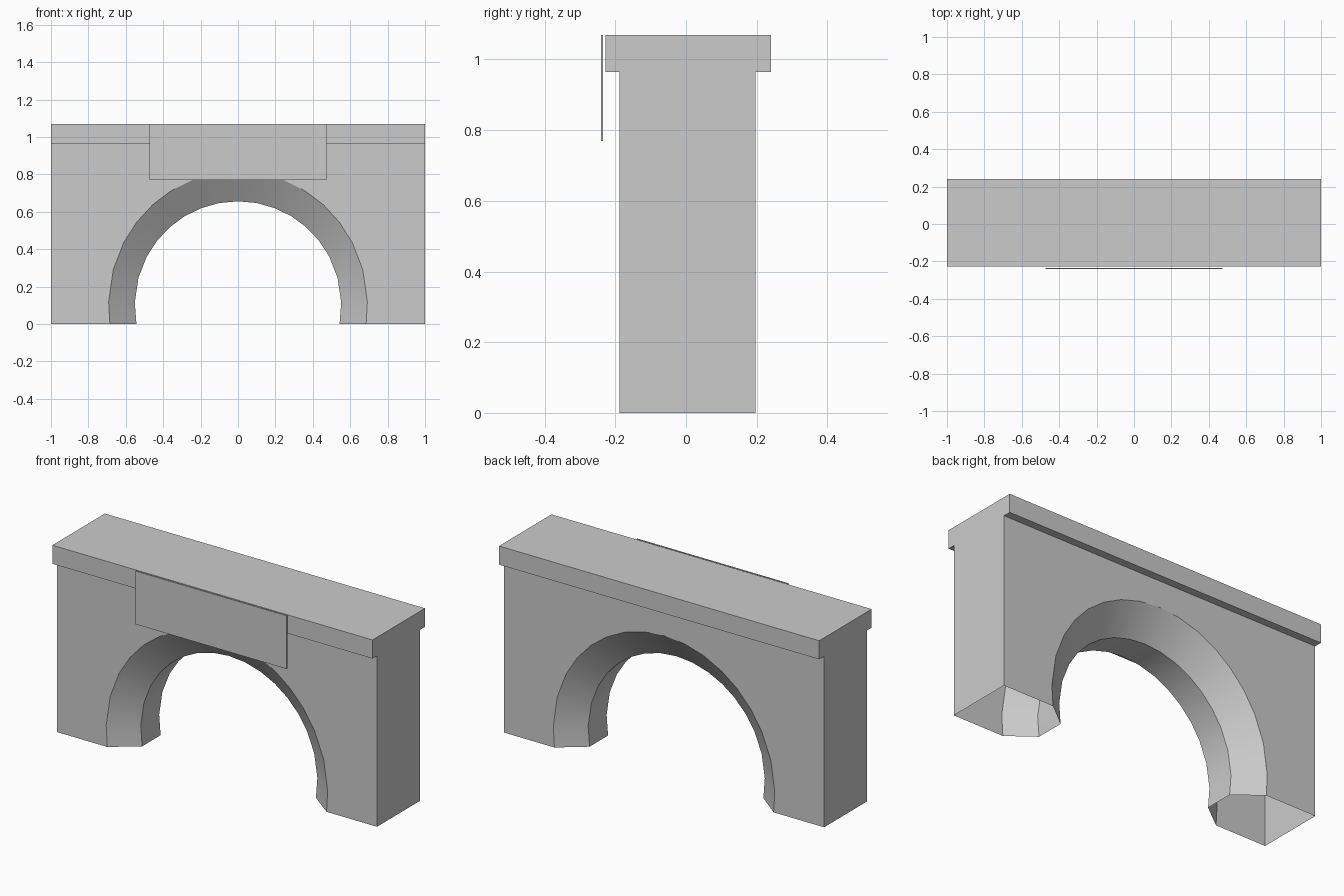
import bpy, bmesh, math

if "Cube" in bpy.data.objects:
    bpy.data.objects.remove(bpy.data.objects["Cube"])

LEDGE, TOP = 0.965, 1.07            # heights of the wall top and the coping top
SPRING = 0.10                       # height of the arch centre
ANGLES = [0, 10.4, 21, 31.3, 41.2, 51.5, 62, 74.5, 88.5]   # degrees from the crown


def arch(rx, rz, foot):
    """Arch outline from left foot over the crown to right foot."""
    right = [(rx * math.sin(math.radians(a)), SPRING + rz * math.cos(math.radians(a)))
             for a in ANGLES] + [(foot, 0)]
    return [(-x, z) for x, z in reversed(right[1:])] + right


def finish(bm, name, smooth=False):
    mesh = bpy.data.meshes.new(name)
    bm.to_mesh(mesh)
    bm.free()
    obj = bpy.data.objects.new(name, mesh)
    bpy.context.collection.objects.link(obj)
    if smooth:
        bpy.ops.object.select_all(action='DESELECT')
        obj.select_set(True)
        bpy.context.view_layer.objects.active = obj
        bpy.ops.object.shade_smooth_by_angle(angle=math.radians(25))
    return obj


# Arched wall with coping: one shell, open underneath
bm = bmesh.new()
outer, inner = arch(0.692, 0.715, 0.685), arch(0.552, 0.556, 0.543)
rows = [[bm.verts.new((x, y, z)) for x, z in pts]
        for y, pts in ((-0.188, outer), (-0.08, inner), (0.085, inner), (0.196, outer))]

# Chamfer, soffit, chamfer
for a, b in zip(rows, rows[1:]):
    for i in range(len(a) - 1):
        bm.faces.new((a[i + 1], a[i], b[i], b[i + 1]))

# T-shaped end section, as (y, z), from front foot around the coping to back foot
section = [(-0.188, 0), (-0.188, LEDGE), (-0.228, LEDGE), (-0.228, TOP),
           (0.24, TOP), (0.24, LEDGE), (0.196, LEDGE), (0.196, 0)]
left = [bm.verts.new((-1, y, z)) for y, z in section]
right = [bm.verts.new((1, y, z)) for y, z in section]
bm.faces.new(left)
bm.faces.new(right[::-1])
for i in range(1, 6):
    bm.faces.new((left[i + 1], left[i], right[i], right[i + 1]))

# Front and back wall faces around the arch
bm.faces.new(rows[0] + [right[0], right[1], left[1], left[0]])
bm.faces.new((rows[3] + [right[7], right[6], left[6], left[7]])[::-1])

# Consistent outward facing, and clean triangles on the concave faces
bm.normal_update()
for f in bm.faces:
    c = f.calc_center_median()
    if len(f.verts) == 8 and f.normal.x * c.x < 0:
        f.normal_flip()
    elif abs(f.normal.z) > 0.99 and abs(c.x) < 0.01 and c.z > 0.9:
        if (f.normal.z > 0) != (c.z > TOP - 0.01):
            f.normal_flip()
    elif abs(f.normal.y) > 0.99 and c.z > LEDGE and f.normal.y * c.y < 0:
        f.normal_flip()
finish(bm, "arched_wall", smooth=True)

# Thin panel hung just in front of the coping
bm = bmesh.new()
bmesh.ops.create_cube(bm, size=1)
for v in bm.verts:
    v.co.x *= 0.945
    v.co.y = -0.2375 + v.co.y * 0.006
    v.co.z = 0.92 + v.co.z * 0.30
finish(bm, "front_panel")
